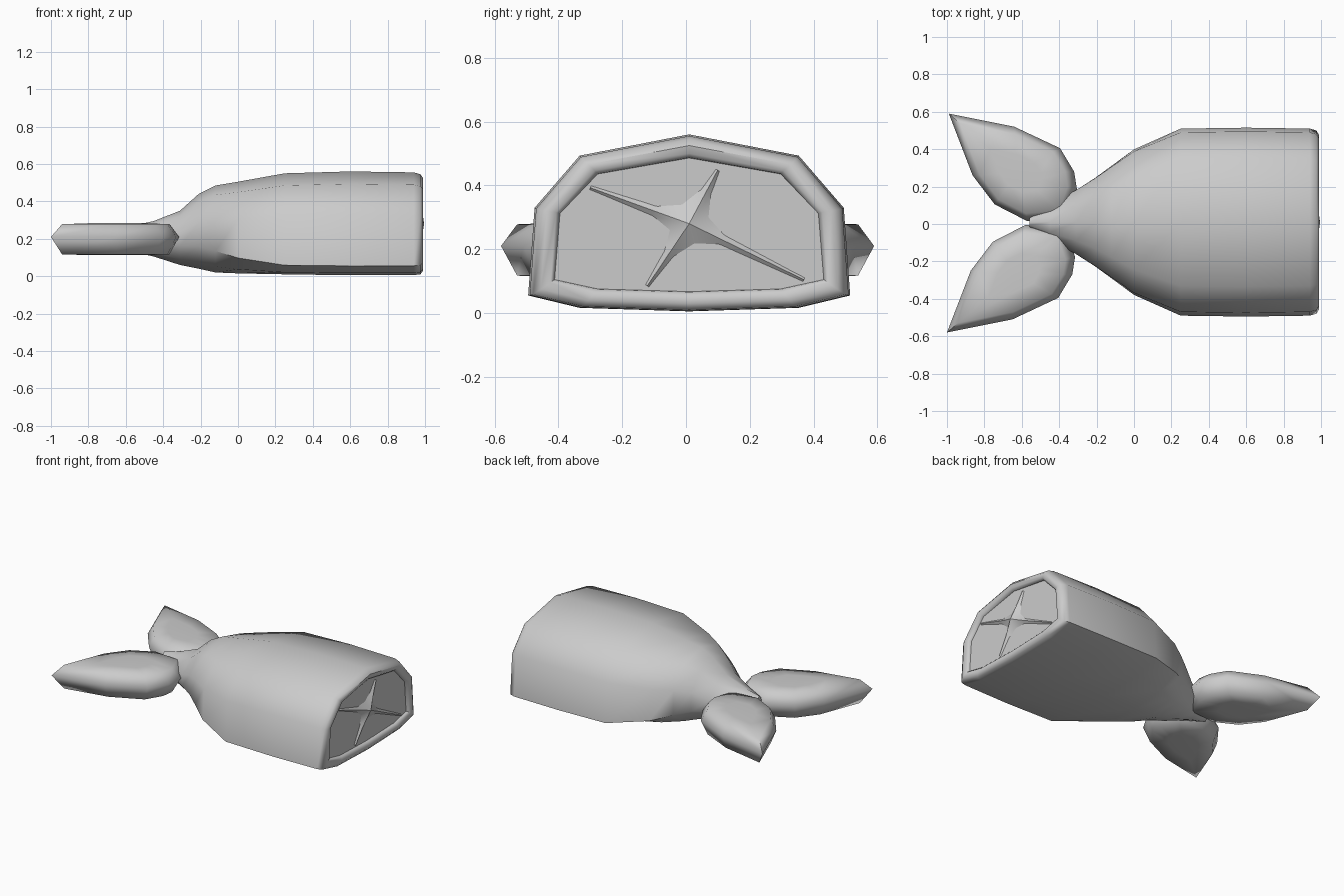
import bpy
from math import sin, cos, radians

cube = bpy.data.objects.get("Cube")
if cube:
    bpy.data.objects.remove(cube, do_unlink=True)

grey = bpy.data.materials.new("plain grey")
grey.use_nodes = True
grey.diffuse_color = (0.6, 0.6, 0.6, 1)
grey.node_tree.nodes["Principled BSDF"].inputs["Base Color"].default_value = (0.6, 0.6, 0.6, 1)


def make(name, verts, faces, angle):
    mesh = bpy.data.meshes.new(name)
    mesh.from_pydata(verts, [], faces)
    mesh.materials.append(grey)
    ob = bpy.data.objects.new(name, mesh)
    bpy.context.collection.objects.link(ob)
    bpy.ops.object.select_all(action="DESELECT")
    ob.select_set(True)
    bpy.context.view_layer.objects.active = ob
    bpy.ops.object.mode_set(mode="EDIT")
    bpy.ops.mesh.select_all(action="SELECT")
    bpy.ops.mesh.normals_make_consistent(inside=False)
    bpy.ops.object.mode_set(mode="OBJECT")
    bpy.ops.object.shade_smooth_by_angle(angle=radians(angle))
    return ob


def loft(name, rings, angle):
    """Skin a list of equal rings and close both ends."""
    n = len(rings[0])
    faces = [tuple(range(n)), tuple(range((len(rings) - 1) * n, len(rings) * n))]
    for k in range(len(rings) - 1):
        for i in range(n):
            j = (i + 1) % n
            faces.append((k * n + i, k * n + j, k * n + n + j, k * n + n + i))
    return make(name, [v for r in rings for v in r], faces, angle)


# Body: one half profile (side, height), mirrored, rounder towards the neck
FULL = [(0, 1), (0.68, 0.88), (0.96, 0.585), (1, 0.09), (0.68, 0.02), (0, 0)]
ROUND = [(0, 1), (0.55, 0.9), (0.95, 0.62), (0.95, 0.35), (0.55, 0.1), (0, 0)]


def section(x, half, top, low, rnd):
    pts = [(a + (c - a) * rnd, b + (d - b) * rnd) for (a, b), (c, d) in zip(FULL, ROUND)]
    pts += [(-a, b) for a, b in pts[-2:0:-1]]
    return [(x, 0.01 + half * a, low + (top - low) * b) for a, b in pts]


stations = [
    (-0.56, 0.03, 0.27, 0.13, 1), (-0.45, 0.1, 0.295, 0.105, 1),
    (-0.31, 0.18, 0.35, 0.06, 1), (-0.21, 0.245, 0.44, 0.04, 0.8),
    (-0.12, 0.31, 0.485, 0.02, 0.6), (0, 0.395, 0.505, 0.015, 0.3),
    (0.25, 0.5, 0.55, 0.01, 0), (0.6, 0.505, 0.56, 0.005, 0),
    (0.94, 0.5, 0.555, 0.006, 0), (0.975, 0.49, 0.545, 0.01, 0),
    (0.99, 0.465, 0.525, 0.03, 0), (0.985, 0.435, 0.5, 0.055, 0),
    (0.975, 0.425, 0.488, 0.065, 0), (0.965, 0.422, 0.486, 0.067, 0)]
loft("body", [section(*s) for s in stations], 50)

# Tail fins: outline at mid height with narrower rings above and below
OUTLINE = [(-0.99, 0.585), (-0.64, 0.515), (-0.395, 0.4), (-0.32, 0.275), (-0.305, 0.18),
           (-0.36, 0.03), (-0.57, 0.01), (-0.745, 0.1), (-0.863, 0.255)]
LAYERS = [(0.4, 0.112), (0.84, 0.117), (1, 0.21), (0.84, 0.278), (0.4, 0.284)]
for name, side in (("left_tail_fin", 1), ("right_tail_fin", -1)):
    rings = [[(-0.62 + (x + 0.62) * s - (0.01 if side < 0 else 0), 0.005 + side * (0.27 + (y - 0.27) * s), z)
              for x, y in OUTLINE] for s, z in LAYERS]
    loft(name, rings, 75)

# Backbone star on the cut end: four tapering ridges (angle, length)
ARMS = [(-26, 0.4), (62, 0.19), (160, 0.33), (236, 0.235)]
CY, CZ, BASE = 0.01, 0.28, 0.963


def polar(r, deg, off, x):
    a = radians(deg)
    return (x, CY + r * cos(a) - off * sin(a), CZ + r * sin(a) + off * cos(a))


verts, faces = [(0.995, CY, CZ)], []
for k, (deg, length) in enumerate(ARMS):
    nxt = ARMS[(k + 1) % 4][0] + (360 if k == 3 else 0)
    verts += [polar(0.068, (deg + nxt) / 2, 0, BASE)]
    for r, w, rise in ((0.12, 0.018, 0.016), (length, 0.008, 0.01)):
        verts += [polar(r, deg, -w, BASE), polar(r, deg, 0, BASE + rise), polar(r, deg, w, BASE)]
    v, p = 1 + k * 7, 1 + (k - 1) % 4 * 7
    faces += [(0, p, v + 1, v + 2), (0, v + 2, v + 3, v),
              (v + 1, v + 4, v + 5, v + 2), (v + 2, v + 5, v + 6, v + 3), (v + 4, v + 6, v + 5)]
make("backbone_star", verts, faces, 60)
